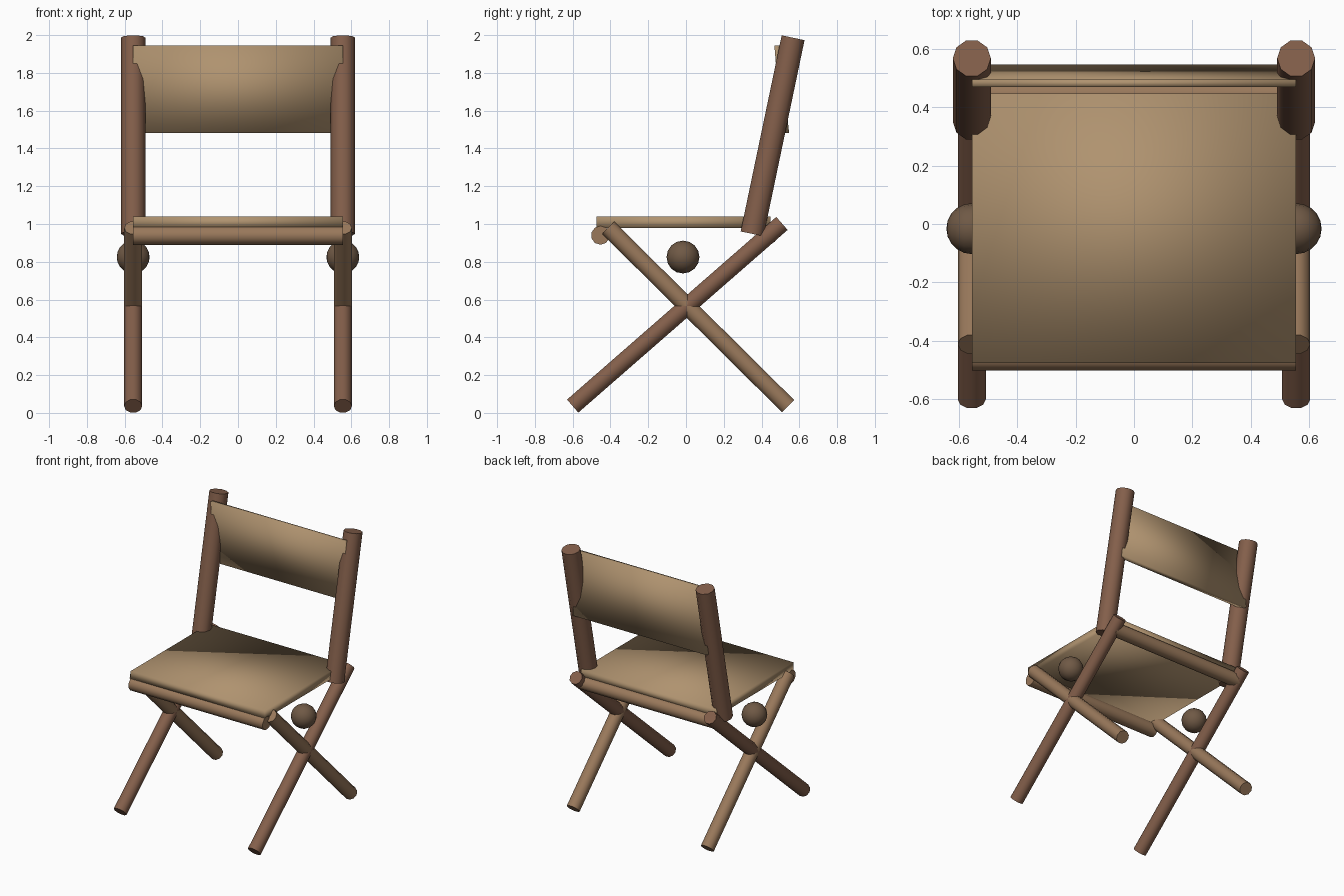
import bpy, bmesh, math
from mathutils import Vector, Matrix

if "Cube" in bpy.data.objects:
    bpy.data.objects.remove(bpy.data.objects["Cube"])


def material(name, rgb):
    m = bpy.data.materials.new(name)
    m.diffuse_color = (*rgb, 1)
    m.use_nodes = True
    m.node_tree.nodes["Principled BSDF"].inputs["Base Color"].default_value = m.diffuse_color
    return m


CLOTH = material("canvas", (0.43, 0.29, 0.16))
TAN = material("light_wood", (0.32, 0.19, 0.105))
BROWN = material("red_wood", (0.23, 0.115, 0.07))
DARK = material("dark_wood", (0.16, 0.10, 0.06))


def finish(bm, name, mat, angle=None):
    bmesh.ops.recalc_face_normals(bm, faces=bm.faces)
    me = bpy.data.meshes.new(name)
    bm.to_mesh(me)
    bm.free()
    me.materials.append(mat)
    ob = bpy.data.objects.new(name, me)
    bpy.context.collection.objects.link(ob)
    bpy.ops.object.select_all(action='DESELECT')
    ob.select_set(True)
    bpy.context.view_layer.objects.active = ob
    if angle:
        bpy.ops.object.shade_smooth_by_angle(angle=math.radians(angle))
    else:
        bpy.ops.object.shade_smooth()
    return ob


def bar(name, a, b, r, mat, u=(1, 0, 0), sides=10):
    """Round bar from a to b; u points to the first corner of the section."""
    a, b, u = Vector(a), Vector(b), Vector(u)
    v = (b - a).normalized().cross(u)
    bm = bmesh.new()
    rings = []
    for p in (a, b):
        ts = [2 * math.pi * i / sides for i in range(sides)]
        rings.append([bm.verts.new(p + r * (math.cos(t) * u + math.sin(t) * v)) for t in ts])
    for i in range(sides):
        j = (i + 1) % sides
        bm.faces.new((rings[0][i], rings[0][j], rings[1][j], rings[1][i]))
    for ring in rings:
        bm.faces.new(ring)
    return finish(bm, name, mat, 40)


def slab(name, profile, half, mat):
    """Side profile (y, z) extruded across the chair's width."""
    bm = bmesh.new()
    f = bm.faces.new([bm.verts.new((-half, y, z)) for y, z in profile])
    ext = bmesh.ops.extrude_face_region(bm, geom=[f])["geom"]
    bmesh.ops.translate(bm, vec=(2 * half, 0, 0),
                        verts=[e for e in ext if isinstance(e, bmesh.types.BMVert)])
    return finish(bm, name, mat)


X = 0.555
for side, s in (("left", -X), ("right", X)):
    # crossed legs
    bar(f"rear_top_leg_{side}", (s, -0.6, 0.036), (s, 0.508, 1.003), 0.048, BROWN)
    bar(f"front_top_leg_{side}", (s, 0.54, 0.036), (s, -0.412, 0.98), 0.048, TAN)
    # leaning back posts
    bar(f"back_post_{side}", (s, 0.35, 0.948), (s, 0.567, 1.986), 0.065, BROWN)
    # side knobs
    bm = bmesh.new()
    bmesh.ops.create_uvsphere(bm, u_segments=16, v_segments=10, radius=0.087,
                              matrix=Matrix.Translation((s, -0.016, 0.825))
                              @ Matrix.Rotation(math.pi / 2, 4, 'Y'))
    finish(bm, f"knob_{side}", DARK, 60)

# cross rails under the seat
for name, y, z in (("front_rail", -0.453, 0.94), ("back_rail", 0.44, 0.945)):
    bar(name, (-X, y, z), (X, y, z), 0.05, TAN, u=(0, 0, 1))

# canvas seat and backrest
slab("seat", [(-0.475, 0.978), (0.447, 0.978), (0.447, 1.04), (-0.475, 1.04)], X, CLOTH)
slab("backrest", [(0.468, 1.945), (0.494, 1.945), (0.546, 1.482), (0.505, 1.482)], X, CLOTH)
